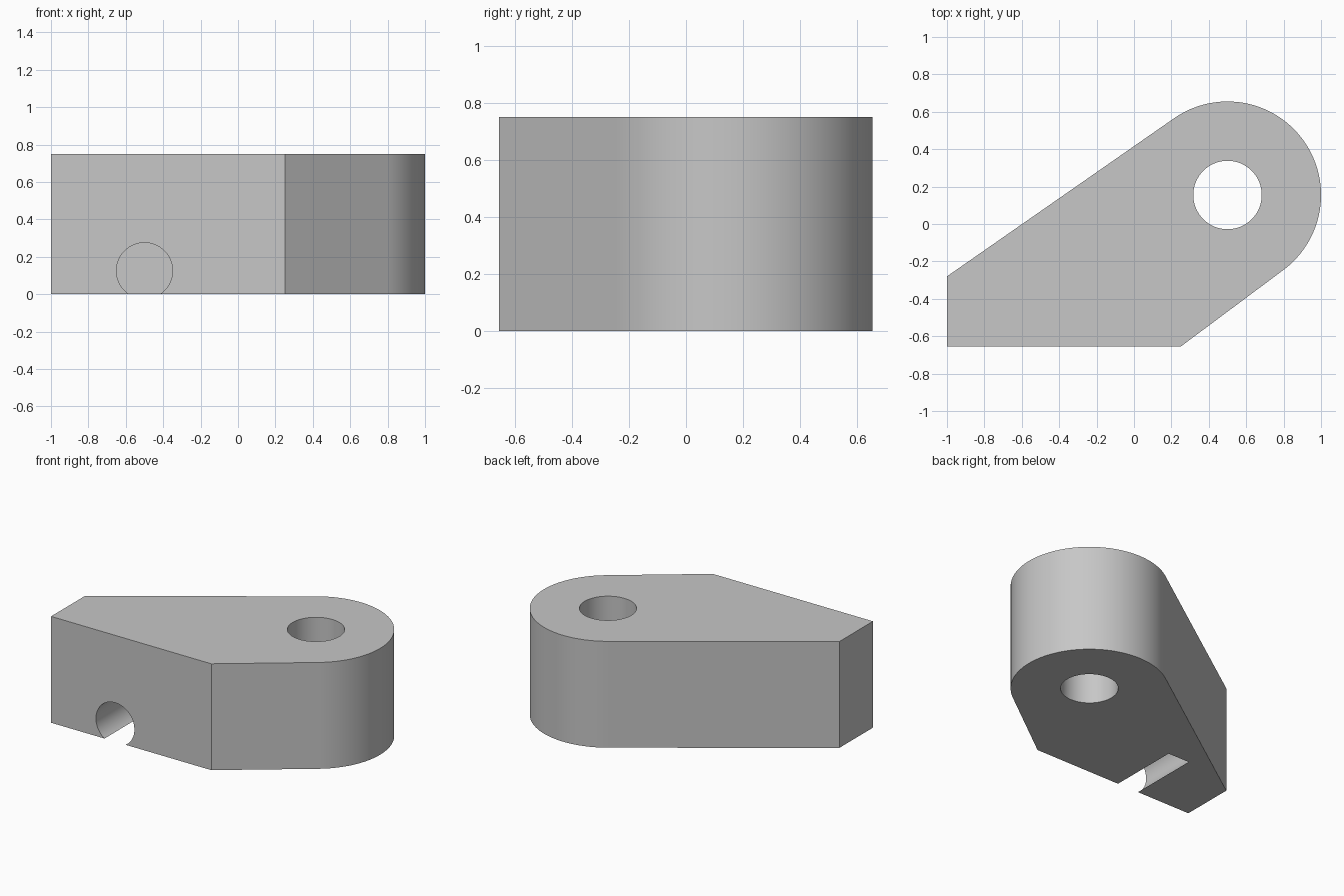
import bpy
import bmesh
from math import asin, atan2, cos, hypot, pi, radians, sin
from mathutils import Matrix, Vector

default_cube = bpy.data.objects.get("Cube")
if default_cube:
    bpy.data.objects.remove(default_cube, do_unlink=True)

HEIGHT = 0.75
HALF_DEPTH = 0.655
BOSS = Vector((0.5, 0.155))
BOSS_RADIUS = 0.5

gray = bpy.data.materials.new("plain gray")
gray.use_nodes = True
gray.diffuse_color = (0.57, 0.57, 0.57, 1)
gray.node_tree.nodes["Principled BSDF"].inputs["Base Color"].default_value = gray.diffuse_color


def add_object(name, bm):
    bmesh.ops.recalc_face_normals(bm, faces=bm.faces)
    mesh = bpy.data.meshes.new(name)
    bm.to_mesh(mesh)
    bm.free()
    mesh.materials.append(gray)
    obj = bpy.data.objects.new(name, mesh)
    bpy.context.collection.objects.link(obj)
    return obj


def prism(name, outline, height):
    bm = bmesh.new()
    base = bm.faces.new([bm.verts.new((x, y, 0)) for x, y in outline])
    top = bmesh.ops.extrude_face_region(bm, geom=[base])["geom"]
    verts = [v for v in top if isinstance(v, bmesh.types.BMVert)]
    bmesh.ops.translate(bm, vec=(0, 0, height), verts=verts)
    return add_object(name, bm)


def cylinder(name, radius, length, centre, tilt=0):
    bm = bmesh.new()
    bmesh.ops.create_cone(bm, cap_ends=True, segments=96, radius1=radius,
                          radius2=radius, depth=length,
                          matrix=Matrix.Translation(centre) @ Matrix.Rotation(tilt, 4, "X"))
    obj = add_object(name, bm)
    obj.hide_render = True
    return obj


def tangent_angle(corner, side):
    # Direction of the line from a corner that just touches the round end
    to_boss = BOSS - corner
    return atan2(to_boss.y, to_boss.x) + side * asin(BOSS_RADIUS / hypot(*to_boss))


# Body: straight front and left sides, with two flats running into a round end
back_corner = Vector((-1, -0.28))
front_corner = Vector((0.25, -HALF_DEPTH))
start = tangent_angle(front_corner, -1) - pi / 2
end = tangent_angle(back_corner, 1) + pi / 2
outline = [back_corner, (-1, -HALF_DEPTH), front_corner]
STEPS = 80
for i in range(STEPS + 1):
    a = start + (end - start) * i / STEPS
    outline.append(BOSS + BOSS_RADIUS * Vector((cos(a), sin(a))))
body = prism("lever_block", outline, HEIGHT)

# Upright through hole, and a blind round slot open along the underside
cutters = [
    cylinder("pivot_hole_cutter", 0.183, 2, (BOSS.x, BOSS.y, HEIGHT / 2)),
    cylinder("front_slot_cutter", 0.15, 1, (-0.5, -HALF_DEPTH, 0.125), pi / 2),
]
bpy.ops.object.select_all(action="DESELECT")
bpy.context.view_layer.objects.active = body
body.select_set(True)
for cutter in cutters:
    cut = body.modifiers.new(cutter.name, "BOOLEAN")
    cut.operation = "DIFFERENCE"
    cut.solver = "EXACT"
    cut.object = cutter
    bpy.ops.object.modifier_apply(modifier=cut.name)
    bpy.data.objects.remove(cutter, do_unlink=True)

bpy.ops.object.shade_smooth_by_angle(angle=radians(25))
